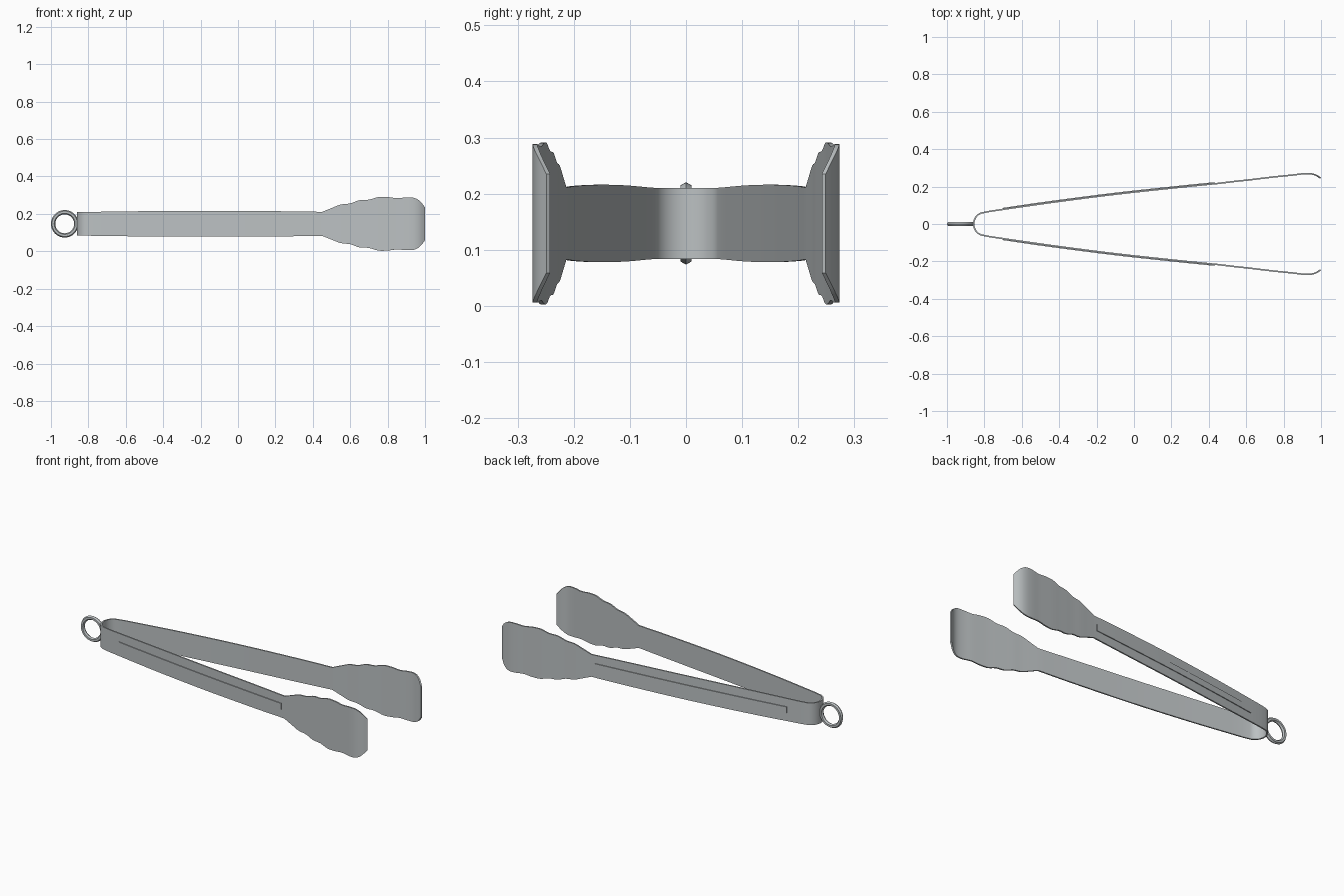
import bpy, bmesh, math
from mathutils import Vector

cube = bpy.data.objects.get("Cube")
if cube:
    bpy.data.objects.remove(cube, do_unlink=True)

MID_Z = 0.147       # height of the centre line
THICK = 0.008       # sheet metal thickness

steel = bpy.data.materials.new("brushed steel")
steel.use_nodes = True
STEEL = (0.50, 0.53, 0.54, 1)
steel.diffuse_color = STEEL
steel.node_tree.nodes["Principled BSDF"].inputs["Base Color"].default_value = STEEL


def smooth(ob, angle=35):
    bpy.ops.object.select_all(action='DESELECT')
    ob.select_set(True)
    bpy.context.view_layer.objects.active = ob
    bpy.ops.object.shade_smooth_by_angle(angle=math.radians(angle))


def spline(points, steps):
    """Catmull-Rom samples through points of (x, y, half width)."""
    p = [Vector(q) for q in points]
    p = [2 * p[0] - p[1]] + p + [2 * p[-1] - p[-2]]
    out = []
    for a, b, c, d in zip(p, p[1:], p[2:], p[3:]):
        for i in range(steps):
            t = i / steps
            out.append(0.5 * (2 * b + (c - a) * t + (2 * a - 5 * b + 4 * c - d) * t ** 2
                              + (3 * b - a - 3 * c + d) * t ** 3))
    return out + [p[-2]]


def strip(name, path, thick, offset=0):
    """Bent sheet following path, standing upright, pushed sideways by offset."""
    bm = bmesh.new()
    rings = []
    for i, p in enumerate(path):
        tan = path[min(i + 1, len(path) - 1)] - path[max(i - 1, 0)]
        n = Vector((-tan.y, tan.x, 0)).normalized()
        base = Vector((p.x, p.y, MID_Z))
        rings.append([bm.verts.new(base + n * (offset + s * thick / 2) + Vector((0, 0, h * p.z)))
                      for s, h in ((-1, -1), (1, -1), (1, 1), (-1, 1))])
    for a, b in zip(rings, rings[1:]):
        for k in range(4):
            m = (k + 1) % 4
            bm.faces.new((a[k], a[m], b[m], b[k]))
    bm.faces.new(rings[0])
    bm.faces.new(rings[-1][::-1])
    bmesh.ops.recalc_face_normals(bm, faces=bm.faces)
    me = bpy.data.meshes.new(name)
    bm.to_mesh(me)
    bm.free()
    ob = bpy.data.objects.new(name, me)
    bpy.context.collection.objects.link(ob)
    me.materials.append(steel)
    smooth(ob)
    return ob


def mirrored(path):
    return [Vector((p.x, -p.y, p.z)) for p in path]


# Rounded spring bend at the closed end
bend = [Vector((-0.80 - 0.057 * math.cos(a), 0.061 * math.sin(a), 0.0635))
        for a in (math.radians(80) * i / 10 for i in range(11))]

# Long, slightly bowed arm
arm = spline([(-0.77, 0.068, 0.064), (-0.45, 0.114, 0.068), (-0.1, 0.159, 0.069),
              (0.25, 0.197, 0.067), (0.45, 0.217, 0.064)], 5)

# Scalloped gripping head with the tip curled inward
head = spline([(0.45, 0.217, 0.064), (0.50, 0.223, 0.084), (0.55, 0.229, 0.103),
               (0.60, 0.234, 0.109), (0.65, 0.240, 0.126), (0.70, 0.246, 0.129),
               (0.75, 0.252, 0.143), (0.80, 0.257, 0.143), (0.85, 0.262, 0.137),
               (0.90, 0.268, 0.141), (0.94, 0.269, 0.139), (0.97, 0.262, 0.122),
               (0.998, 0.2455, 0.088)], 4)

half = bend + arm + head[1:]
strip("tong_band", mirrored(half)[:0:-1] + half, THICK)

# Raised stiffening rib on the outside of each arm
rib = [Vector((p.x, p.y, 0.018)) for p in
       spline([(-0.70, 0.078, 0), (-0.45, 0.114, 0), (-0.1, 0.159, 0),
               (0.25, 0.197, 0), (0.43, 0.215, 0)], 5)]
strip("left_rib", rib, 0.007, 0.005)
strip("right_rib", mirrored(rib), 0.007, -0.005)

# Hanging ring at the closed end
bpy.ops.mesh.primitive_torus_add(major_radius=0.062, minor_radius=0.0115,
                                 major_segments=48, minor_segments=6,
                                 location=(-0.9265, 0, MID_Z),
                                 rotation=(math.pi / 2, 0, 0))
ring = bpy.context.object
ring.name = "hanging_ring"
ring.data.materials.append(steel)
smooth(ring)
